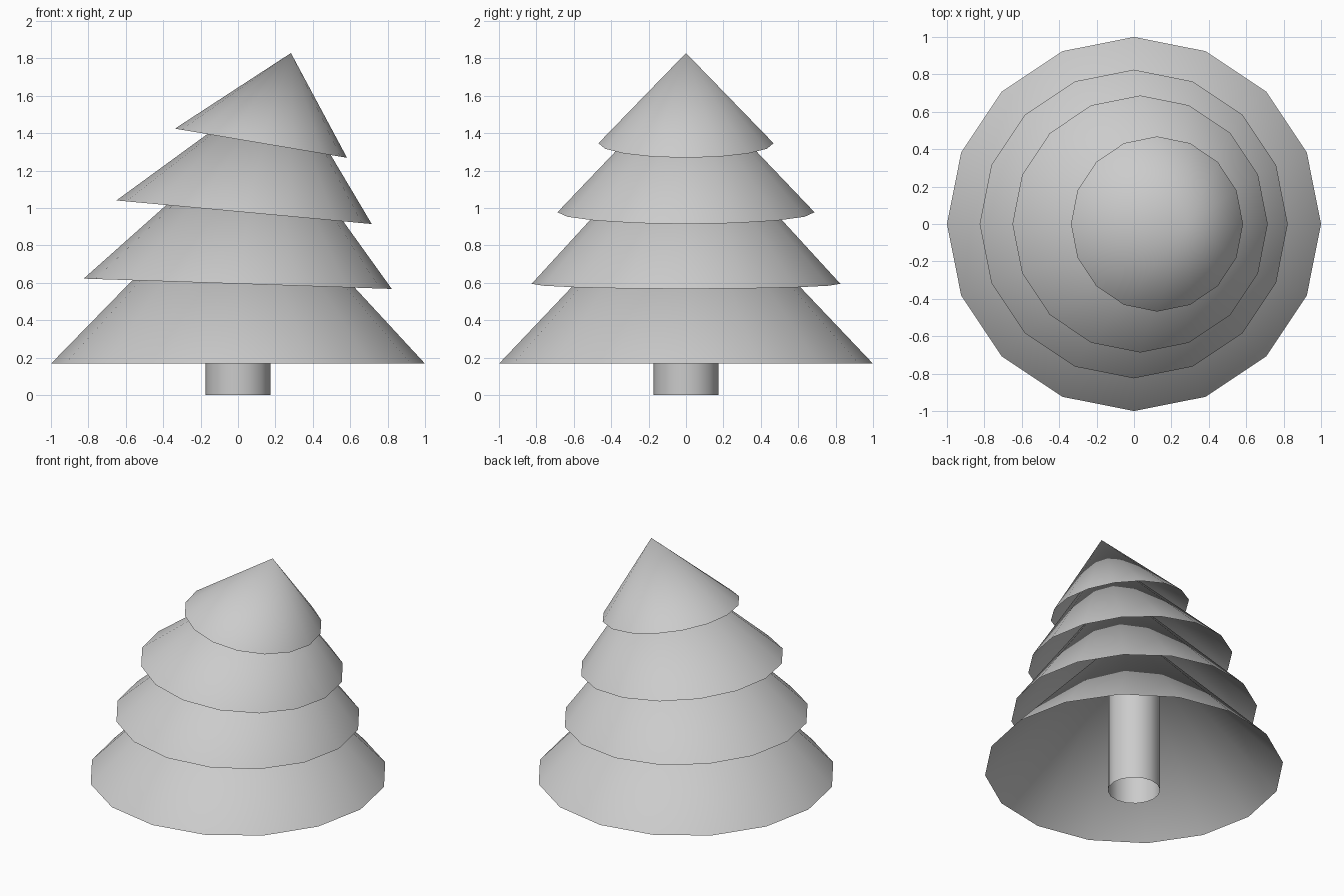
import bpy, bmesh
from math import cos, sin, pi

if "Cube" in bpy.data.objects:
    bpy.data.objects.remove(bpy.data.objects["Cube"])

SIDES = 16


def finish(name, bm):
    """Turn a bmesh into a smooth-shaded object."""
    bmesh.ops.recalc_face_normals(bm, faces=bm.faces)
    for f in bm.faces:
        f.smooth = True
    mesh = bpy.data.meshes.new(name)
    bm.to_mesh(mesh)
    bm.free()
    obj = bpy.data.objects.new(name, mesh)
    bpy.context.collection.objects.link(obj)
    return obj


def bough(name, left, right, depth, apex):
    """Open leaning cone: tilted rim between two (x, z) points, up to an apex."""
    cx, cz = (left[0] + right[0]) / 2, (left[1] + right[1]) / 2
    hx, hz = (right[0] - left[0]) / 2, (right[1] - left[1]) / 2
    bm = bmesh.new()
    tip = bm.verts.new((apex[0], 0, apex[1]))
    rim = []
    for i in range(SIDES):
        c, s = cos(2 * pi * i / SIDES), sin(2 * pi * i / SIDES)
        rim.append(bm.verts.new((cx + hx * c, depth * s, cz + hz * c)))
    for i in range(SIDES):
        bm.faces.new((rim[i], rim[(i + 1) % SIDES], tip))
    return finish(name, bm)


def tube(name, radius, top):
    """Open-ended straight tube standing on the ground."""
    bm = bmesh.new()
    bmesh.ops.create_cone(bm, cap_ends=False, segments=SIDES,
                          radius1=radius, radius2=radius, depth=top)
    bmesh.ops.translate(bm, verts=bm.verts, vec=(0, 0, top / 2))
    return finish(name, bm)


# Trunk, running up inside the lowest boughs
tube("trunk", 0.175, 1.0)

# Four tiers of boughs, leaning more to +x towards the top
tiers = [
    ("boughs_bottom", (-1.0, 0.167), (1.0, 0.167), 1.0, (0.027, 1.22)),
    ("boughs_lower", (-0.825, 0.622), (0.822, 0.567), 0.825, (0.156, 1.495)),
    ("boughs_upper", (-0.65, 1.04), (0.715, 0.914), 0.687, (0.25, 1.697)),
    ("boughs_top", (-0.337, 1.424), (0.583, 1.268), 0.468, (0.283, 1.828)),
]
for tier in tiers:
    bough(*tier)
